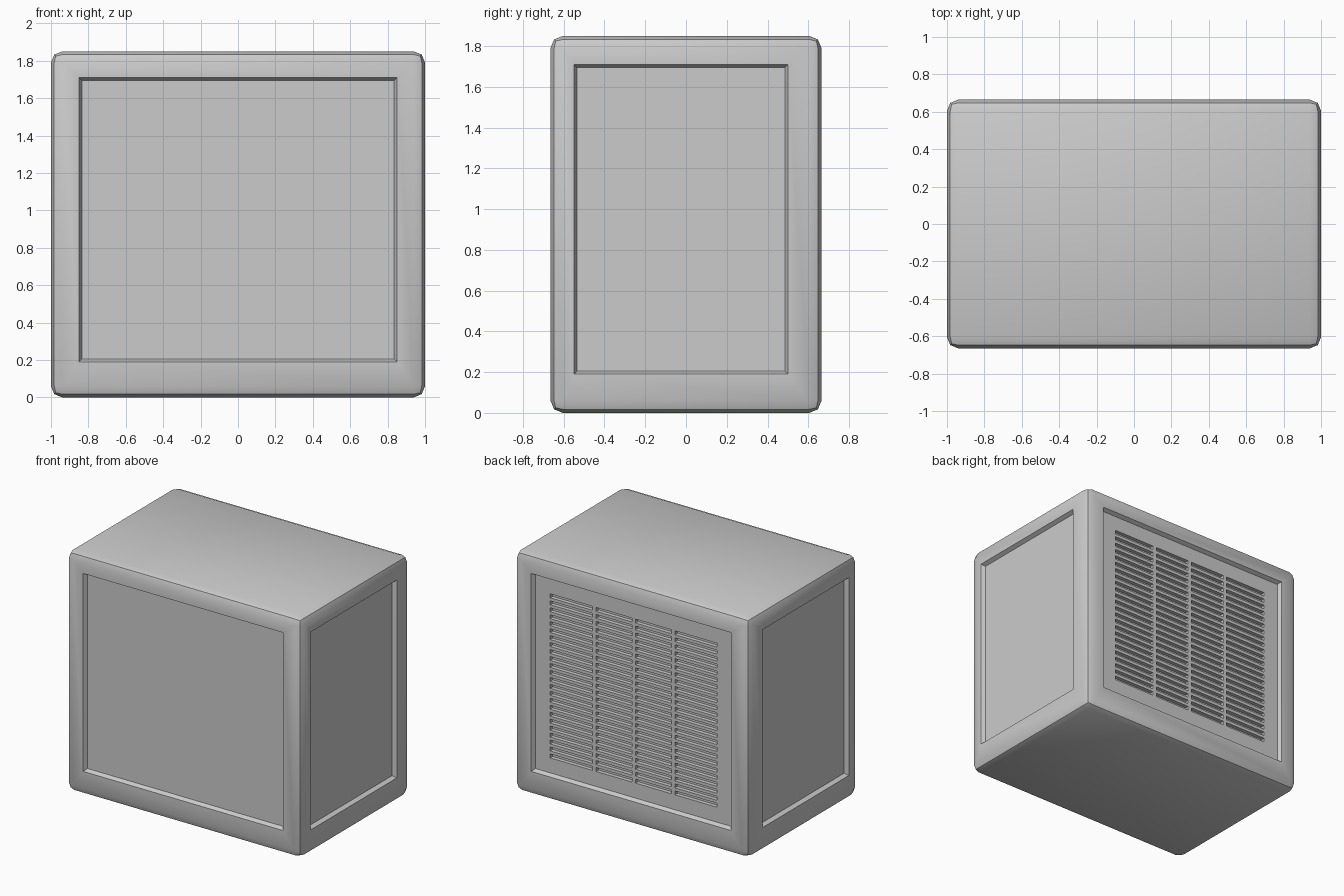
import bpy, bmesh
from mathutils import Vector

if "Cube" in bpy.data.objects:
    bpy.data.objects.remove(bpy.data.objects["Cube"])

W, D, H = 2.0, 1.33, 1.85
DEPTH, SLOPE = 0.03, 0.015      # panel recess depth and wall slant


def make_object(name, bm):
    bmesh.ops.recalc_face_normals(bm, faces=bm.faces)
    mesh = bpy.data.meshes.new(name)
    bm.to_mesh(mesh)
    bm.free()
    obj = bpy.data.objects.new(name, mesh)
    bpy.context.collection.objects.link(obj)
    return obj


def add_box(bm, lo, hi):
    lo, hi = Vector(lo), Vector(hi)
    verts = bmesh.ops.create_cube(bm, size=1)['verts']
    for v in verts:
        for i in range(3):
            v.co[i] = lo[i] if v.co[i] < 0 else hi[i]
    return verts


def recess(bm, axis, sign, face, a0, a1, z0, z1):
    """Tapered block sinking a panel into the face at sign*face along axis."""
    other = 1 - axis
    lo, hi = [0, 0, z0], [0, 0, z1]
    lo[axis], hi[axis] = sorted((sign * (face - DEPTH), sign * (face + DEPTH)))
    lo[other], hi[other] = a0, a1
    mid = [(a0 + a1) / 2, (z0 + z1) / 2]
    for v in add_box(bm, lo, hi):
        s = -SLOPE if v.co[axis] * sign < face else SLOPE
        for i, m in ((other, mid[0]), (2, mid[1])):
            v.co[i] += s if v.co[i] > m else -s


def cut(target, cutter):
    cutter.hide_render = True
    mod = target.modifiers.new('cut', 'BOOLEAN')
    mod.object, mod.operation, mod.solver = cutter, 'DIFFERENCE', 'EXACT'
    bpy.context.view_layer.objects.active = target
    bpy.ops.object.modifier_apply(modifier=mod.name)
    bpy.data.objects.remove(cutter)


# Rounded casing
bm = bmesh.new()
add_box(bm, (-W / 2, -D / 2, 0), (W / 2, D / 2, H))
bmesh.ops.bevel(bm, geom=bm.edges[:], offset=0.06, segments=2, profile=0.5,
                affect='EDGES')
casing = make_object('casing', bm)

# Sunken panels on the four upright sides
bm = bmesh.new()
for sign in (-1, 1):
    recess(bm, 1, sign, D / 2, -0.85, 0.85, 0.19, 1.71)
    recess(bm, 0, sign, W / 2, -0.55, 0.50, 0.19, 1.71)
cut(casing, make_object('panel_cutter', bm))

# Vent slots in the back panel
bm = bmesh.new()
ROWS, Z0, Z1, SLOT = 24, 0.32, 1.58, 0.03
back = D / 2 - DEPTH
for x0, x1 in ((-0.71, -0.35), (-0.32, -0.015), (0.015, 0.32), (0.35, 0.71)):
    for r in range(ROWS):
        z = Z0 + r * (Z1 - SLOT - Z0) / (ROWS - 1)
        add_box(bm, (x0, back - 0.03, z), (x1, back + 0.02, z + SLOT))
cut(casing, make_object('vent_cutter', bm))

# Smooth rounded edges, crisp recesses
bpy.ops.object.select_all(action='DESELECT')
casing.select_set(True)
bpy.context.view_layer.objects.active = casing
bpy.ops.object.shade_smooth_by_angle(angle=0.52)
